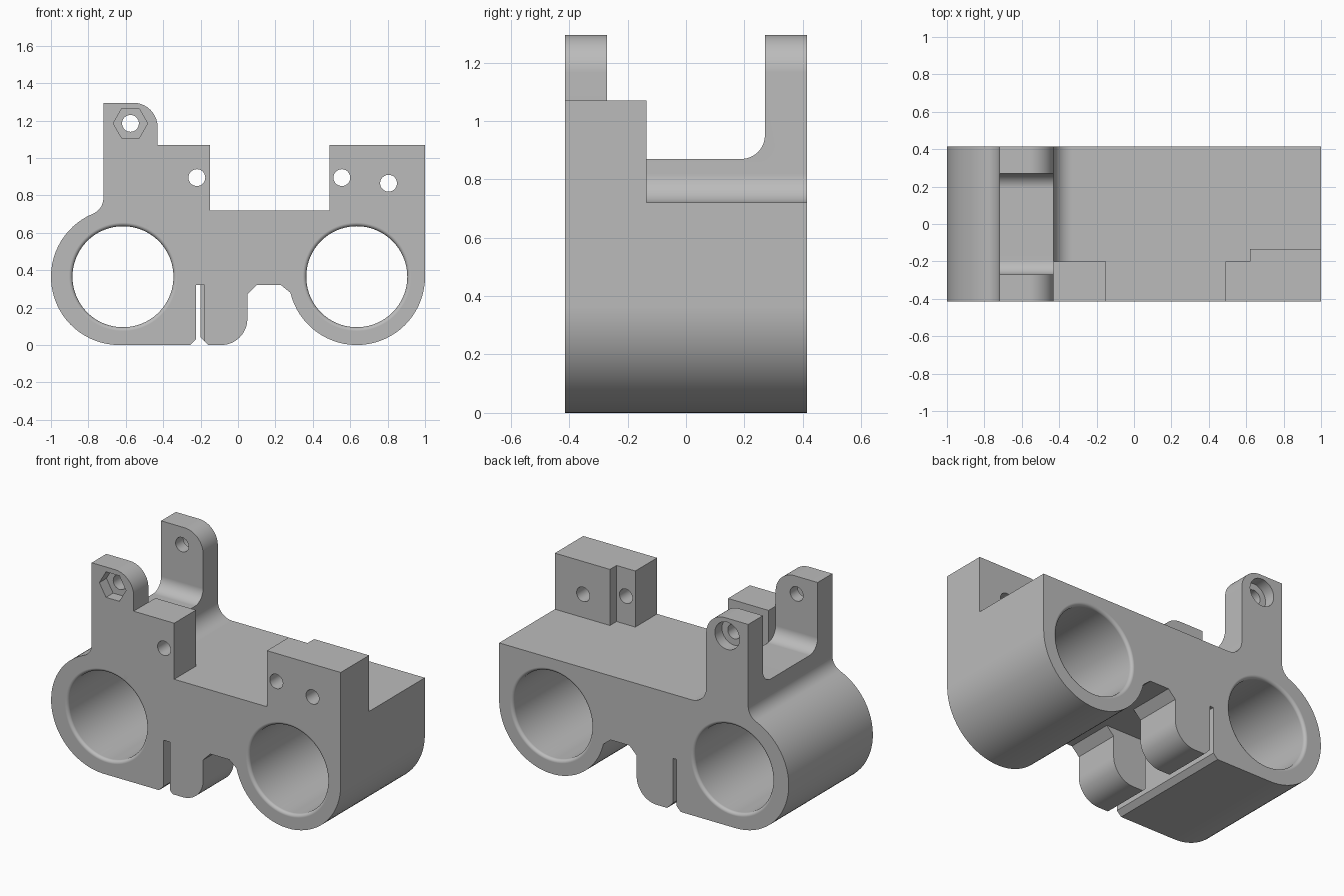
import bpy, bmesh
from math import sin, cos, radians, pi

cube = bpy.data.objects.get("Cube")
if cube:
    bpy.data.objects.remove(cube, do_unlink=True)

grey = bpy.data.materials.new("plain grey")
grey.use_nodes = True
GREY = (0.5, 0.5, 0.5, 1)
grey.diffuse_color = GREY
grey.node_tree.nodes["Principled BSDF"].inputs["Base Color"].default_value = GREY

HALF = 0.415  # half depth


def arc(cx, cy, r, a, b, step=5):
    n = max(2, round(abs(b - a) / step))
    angles = [radians(a + (b - a) * i / n) for i in range(n + 1)]
    return [(cx + r * cos(t), cy + r * sin(t)) for t in angles]


def make(name, bm):
    bmesh.ops.recalc_face_normals(bm, faces=bm.faces)
    mesh = bpy.data.meshes.new(name)
    bm.to_mesh(mesh)
    bm.free()
    mesh.materials.append(grey)
    ob = bpy.data.objects.new(name, mesh)
    bpy.context.collection.objects.link(ob)
    return ob


def prism(name, points, lo, hi, axis="y"):
    """Extrude an outline in xz (axis y) or yz (axis x)."""
    place = (lambda p, d: (p[0], d, p[1])) if axis == "y" else (lambda p, d: (d, p[0], p[1]))
    bm = bmesh.new()
    a, b = ([bm.verts.new(place(p, d)) for p in points] for d in (lo, hi))
    bm.faces.new(a)
    bm.faces.new(b[::-1])
    for i in range(len(points)):
        j = (i + 1) % len(points)
        bm.faces.new((a[i], b[i], b[j], a[j]))
    return make(name, bm)


def box(name, x0, x1, y0, y1, z0, z1):
    return prism(name, [(x0, z0), (x1, z0), (x1, z1), (x0, z1)], y0, y1)


def lathe(name, cx, cz, stations, sides=32):
    """Round solid along y from (y, radius) stations."""
    bm = bmesh.new()
    rings = [[bm.verts.new((cx + r * cos(2 * pi * i / sides), y, cz + r * sin(2 * pi * i / sides)))
              for i in range(sides)] for y, r in stations]
    for a, b in zip(rings, rings[1:]):
        for i in range(sides):
            j = (i + 1) % sides
            bm.faces.new((a[i], b[i], b[j], a[j]))
    bm.faces.new(rings[0])
    bm.faces.new(rings[-1][::-1])
    return make(name, bm)


def combine(target, other, operation):
    other.hide_render = True
    mod = target.modifiers.new("shape", "BOOLEAN")
    mod.operation, mod.solver, mod.object = operation, "EXACT", other
    bpy.context.view_layer.objects.active = target
    bpy.ops.object.modifier_apply(modifier=mod.name)
    bpy.data.objects.remove(other, do_unlink=True)


# Main body outline, clockwise from the bottom of the left tube
outline = (
    arc(-0.635, 0.365, 0.365, 270, 112.6)
    + arc(-0.81, 0.785, 0.09, -67.4, 0)[1:]
    + [(-0.72, 1.295)]
    + arc(-0.56, 1.165, 0.13, 90, 0)
    + arc(-0.33, 0.82, 0.1, 180, 270)
    + [(1, 0.72)]
    + arc(0.635, 0.365, 0.365, 0, -166.5)
    + [(0.23, 0.32), (0.1, 0.32), (0.05, 0.27)]
    + arc(-0.09, 0.14, 0.14, 0, -90)
    + [(-0.16, 0), (-0.2, 0.04), (-0.2, 0.32), (-0.225, 0.32), (-0.225, 0.03), (-0.255, 0)]
)
body = prism("bearing_bracket", outline, -HALF, HALF)

# Upright mounting blocks at the front
combine(body, box("left_block", -0.5, -0.15, -HALF, -0.2, 0.6, 1.07), "UNION")
combine(body, box("right_block", 0.49, 0.8, -HALF, -0.2, 0.6, 1.07), "UNION")
combine(body, box("stepped_block", 0.62, 1, -HALF, -0.135, 0.6, 1.07), "UNION")

# Filleted gap between the two ears
gap = ([(-0.27, 1.4)] + arc(-0.19, 0.95, 0.08, 180, 270)
       + arc(0.19, 0.95, 0.08, 270, 360) + [(0.27, 1.4)])
combine(body, prism("ear_gap", gap, -0.8, -0.43, "x"), "DIFFERENCE")

# Gap between the clamp tabs and wider slot at the front tab
combine(body, box("tab_gap", -0.21, 0.1, -0.115, 0.115, -0.1, 0.32), "DIFFERENCE")
combine(body, box("front_slot", -0.21, -0.18, -0.5, -0.1, -0.1, 0.32), "DIFFERENCE")

# Tube bores with rounded lips at both ends
lip = [(-0.5, 0.29)] + [(-0.395 - 0.02 * sin(t), 0.29 - 0.02 * cos(t))
                        for t in [radians(a) for a in (90, 67, 45, 22, 0)]]
stations = lip + [(-y, r) for y, r in reversed(lip)]
for x in (-0.615, 0.635):
    combine(body, lathe("bore", x, 0.365, stations, 96), "DIFFERENCE")

# Screw holes through the blocks and ears
for x, z in ((-0.22, 0.895), (0.555, 0.895), (0.805, 0.865), (-0.575, 1.185)):
    combine(body, lathe("screw_hole", x, z, [(-0.5, 0.045), (0.5, 0.045)]), "DIFFERENCE")

# Hexagonal nut pocket in front, round screw head pocket behind
combine(body, lathe("nut_pocket", -0.575, 1.185, [(-0.5, 0.092), (-0.345, 0.092)], 6), "DIFFERENCE")
combine(body, lathe("head_pocket", -0.575, 1.185, [(0.345, 0.085), (0.5, 0.085)]), "DIFFERENCE")

# Smooth curves, crisp edges
bpy.ops.object.select_all(action="DESELECT")
body.select_set(True)
bpy.context.view_layer.objects.active = body
bpy.ops.object.shade_smooth_by_angle(angle=radians(30))
weighted = body.modifiers.new("even_shading", "WEIGHTED_NORMAL")
weighted.keep_sharp = True
